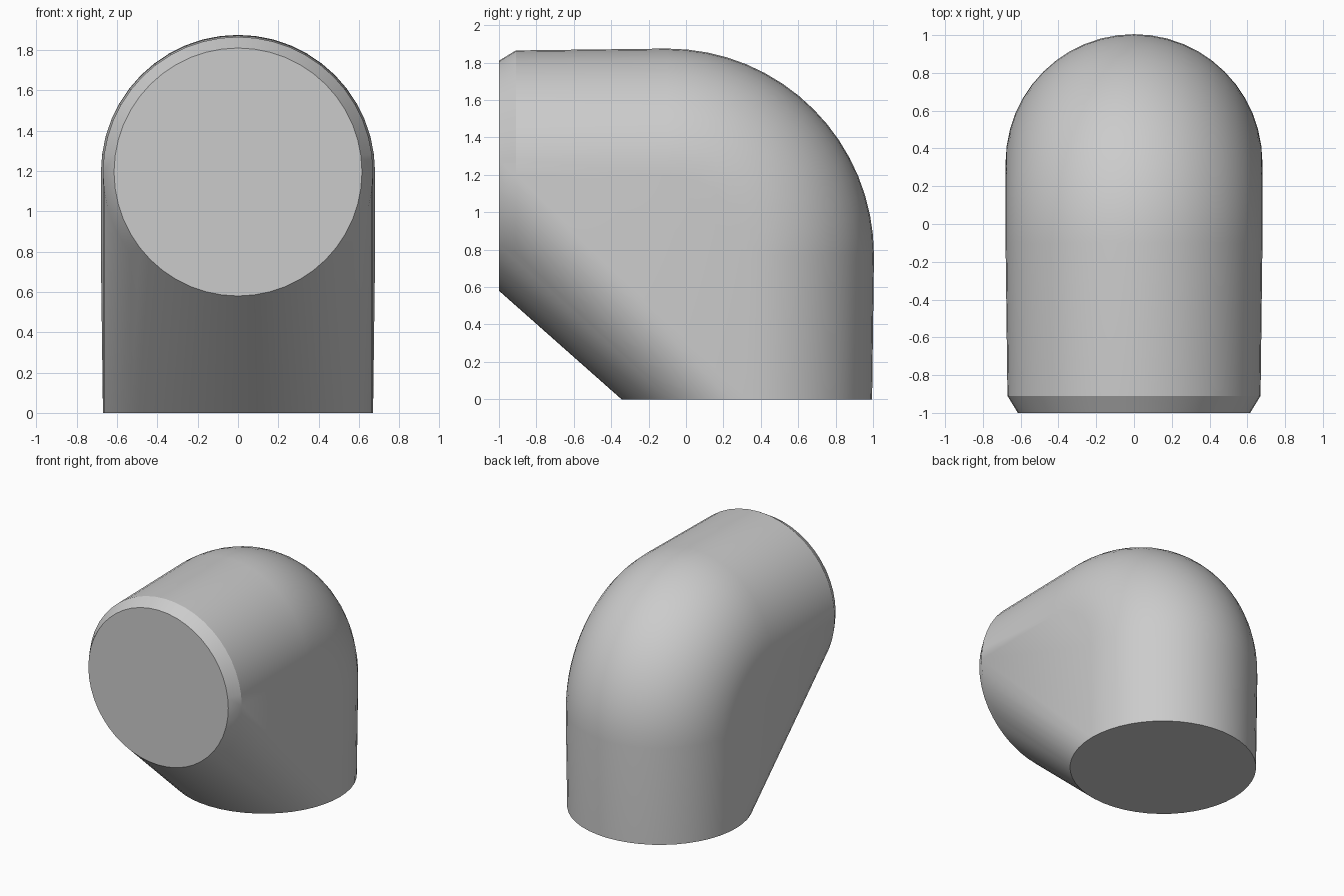
import bpy, bmesh, math
from mathutils import Vector

cube = bpy.data.objects.get("Cube")
if cube:
    bpy.data.objects.remove(cube, do_unlink=True)

SIDES = 48
BEND_STEPS = 16
PIVOT_Y, PIVOT_Z, BEND = -0.10, 0.77, 0.425

# Plain grey finish
grey = bpy.data.materials.new("plain_grey")
grey.use_nodes = True
colour = (0.6, 0.6, 0.6, 1)
grey.diffuse_color = colour
grey.node_tree.nodes["Principled BSDF"].inputs["Base Color"].default_value = colour

bm = bmesh.new()


def ring(y, z, radius, angle):
    """Circle across the pipe; angle 0 is level, 90 degrees is upright."""
    out = Vector((0, math.cos(angle), math.sin(angle)))
    centre = Vector((0, y, z))
    for i in range(SIDES):
        t = math.tau * i / SIDES
        offset = Vector((math.cos(t), 0, 0)) + out * math.sin(t)
        bm.verts.new(centre + offset * radius)


# Upright leg foot, rounded bend, chamfered front mouth
top = PIVOT_Z + BEND
ring(PIVOT_Y + BEND, 0, 0.67, 0)
for k in range(BEND_STEPS + 1):
    a = math.pi / 2 * k / BEND_STEPS
    ring(PIVOT_Y + BEND * math.cos(a), PIVOT_Z + BEND * math.sin(a), 0.68, a)
ring(-0.91, top, 0.67, math.pi / 2)
ring(-1, top, 0.615, math.pi / 2)

# Close the crook with a flat web by wrapping all the rings
hull = bmesh.ops.convex_hull(bm, input=bm.verts[:], use_existing_faces=False)
spare = {g for g in hull["geom_interior"] + hull["geom_unused"]
         if isinstance(g, bmesh.types.BMVert)}
bmesh.ops.delete(bm, geom=list(spare), context="VERTS")
bmesh.ops.dissolve_limit(bm, angle_limit=math.radians(0.5),
                         verts=bm.verts[:], edges=bm.edges[:])
bmesh.ops.recalc_face_normals(bm, faces=bm.faces[:])

mesh = bpy.data.meshes.new("elbow_body")
bm.to_mesh(mesh)
bm.free()
mesh.materials.append(grey)
body = bpy.data.objects.new("elbow_body", mesh)
bpy.context.collection.objects.link(body)

bpy.ops.object.select_all(action="DESELECT")
body.select_set(True)
bpy.context.view_layer.objects.active = body
bpy.ops.object.shade_smooth_by_angle(angle=math.radians(30))
